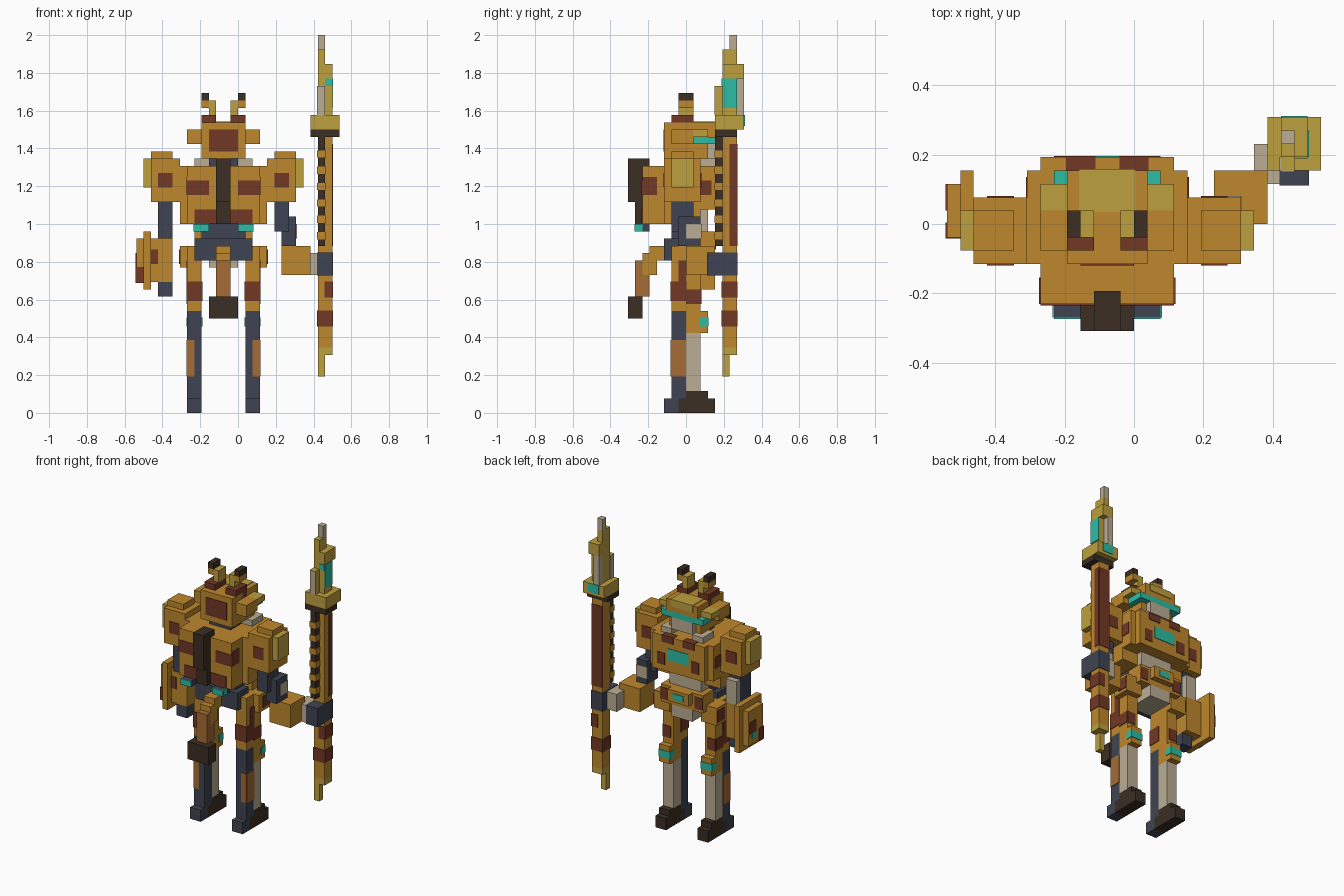
import bpy

if "Cube" in bpy.data.objects:
    bpy.data.objects.remove(bpy.data.objects["Cube"], do_unlink=True)

UNIT = 2 / 52      # one block of the block grid
BODY_SHIFT = -2    # the body is off centre because of the spear
PLATE = 0.1        # half thickness of a painted plate, in blocks


def material(name, *rgb):
    """Make a flat material from an sRGB colour."""
    linear = [((c / 255 + 0.055) / 1.055) ** 2.4 for c in rgb] + [1]
    mat = bpy.data.materials.new(name)
    mat.use_nodes = True
    mat.diffuse_color = linear
    node = mat.node_tree.nodes["Principled BSDF"]
    node.inputs["Base Color"].default_value = linear
    node.inputs["Roughness"].default_value = 0.8
    return mat


orange = material("orange armour", 190, 135, 44)
yellow = material("yellow trim", 190, 160, 62)
rust = material("rust patches", 114, 55, 36)
dark = material("dark brown", 60, 46, 36)
slate = material("slate blue", 62, 68, 82)
teal = material("teal glow", 44, 190, 165)
beige = material("beige plating", 187, 174, 148)
tan = material("tan leather", 165, 108, 54)

CORNERS = [(i, j, k) for i in (0, 1) for j in (0, 1) for k in (0, 1)]
SIDES = [(0, 1, 3, 2), (4, 6, 7, 5), (0, 4, 5, 1),
         (2, 3, 7, 6), (0, 2, 6, 4), (1, 5, 7, 3)]


def box(name, mat, x, y, z, grow=0):
    """Block from ranges in grid units; a single number makes a thin plate."""
    spans = [(s - PLATE, s + PLATE) if isinstance(s, (int, float))
             else (s[0] - grow, s[1] + grow) for s in (x, y, z)]
    verts = [((spans[0][i] + BODY_SHIFT) * UNIT, spans[1][j] * UNIT,
              spans[2][k] * UNIT) for i, j, k in CORNERS]
    mesh = bpy.data.meshes.new(name)
    mesh.from_pydata(verts, [], SIDES)
    mesh.materials.append(mat)
    obj = bpy.data.objects.new(name, mesh)
    bpy.context.collection.objects.link(obj)
    return obj


def pair(name, mat, x, y, z, grow=0):
    """Block on the left and its mirror image on the right."""
    flipped = (-x[1], -x[0]) if isinstance(x, tuple) else -x
    box("left_" + name, mat, x, y, z, grow)
    box("right_" + name, mat, flipped, y, z, grow)


# Feet and legs
pair("heel", slate, (3, 5), (-3, -1), (0, 2))
pair("toe", dark, (3, 5), (-1, 4), (0, 2))
pair("instep", dark, (3, 5), (0, 3), (2, 3))
pair("calf", slate, (3, 5), (-2, 0), (2, 14))
pair("shin_plate", beige, (3, 5), (0, 2), (3, 11))
pair("calf_side_patch", tan, 5, (-2, 0), (5, 10))
pair("calf_back_patch", tan, (4, 5), -2, (5, 10))
pair("knee", orange, (3, 5), (0, 3), (11, 14))
pair("knee_light", teal, (3, 5), (2, 3), (12, 13), PLATE)
pair("thigh", orange, (3, 5), (-2, 2), (14, 20))
pair("thigh_patch", rust, (3, 5), (-2, 0), (15.5, 18), PLATE)
pair("thigh_front_patch", rust, (3.5, 5), 2, (15, 17))
pair("thigh_side_patch", rust, 5, (0, 2), (15, 17))
pair("thigh_top_patch", rust, 5, (-1, 0), (18, 21))

# Hips and belt
pair("hip", orange, (3, 5), (-2, 0), (20, 23))
pair("hip_guard", orange, (3, 6), (0, 3), (20, 23))
pair("hip_guard_patch", rust, 6, (1, 3), (20.5, 22.5))
box("belt", orange, (-4, 4), (1, 4), (22, 25))
box("belt_buckle", orange, (-2, 2), (4, 5), (23, 25))
box("buckle_light", teal, (-1, 1), 5, (23.5, 24.5))
pair("belt_patch", rust, (2.5, 4), 4, (22.5, 24.5))
box("crotch_plate", beige, (-2, 2), (-1, 4), (20, 22))

# Waist
box("lower_waist", slate, (-4, 4), (-3, 0), (21, 24))
box("waist", slate, (-3, 3), (-2, 1), (24, 26))
box("belly_plate", beige, (-3, 3), (1, 3), (23, 28))

# Torso
box("torso", orange, (-6, 6), (-3, 2), (26, 34))
box("chest", orange, (-6, 6), (2, 4), (28, 34))
box("chest_plate", orange, (-5, 5), (4, 5), (28, 34))
box("chest_light", teal, (-2, 2), 5, (30, 32))
pair("chest_top_patch", rust, (1, 3), (4, 5), (33, 34), PLATE)
pair("chest_low_patch", rust, (2.5, 4), 5, (29, 31))
pair("chest_side_patch", rust, 6, (2, 3.5), (30, 32))
box("neck", slate, (-2, 2), (-2, 2), (34, 36))
pair("collar", beige, (2, 4), (1, 4), (34, 35))

# Backpack with fin and thrusters
box("backpack", orange, (-5, 5), (-6, -3), (26, 34))
pair("backpack_patch", rust, (2, 5), -6, (30, 32))
pair("backpack_side_patch", rust, 5, (-6, -4), (30, 32.5))
pair("backpack_low_patch", rust, (1, 4), -6, (26, 28))
box("back_fin", dark, (-1, 1), (-8, -5), (29, 35))
box("back_fin_base", dark, (-1, 1), (-7, -5), (26, 29))
pair("thruster", slate, (2, 4), (-7, -5), (25, 26))
pair("thruster_light", teal, (2, 4), -7, (25, 26))
pair("thruster_side_light", teal, 4, (-7, -6), (25, 26))

# Tail
box("tail_root", orange, (-1, 1), (-5, -2), (21, 23))
box("tail_bend", orange, (-1, 1), (-6, -4), (19, 22))
box("tail_middle", tan, (-1, 1), (-7, -5), (16, 21))
box("tail_tip", dark, (-2, 2), (-8, -6), (13, 16))

# Head
box("head", orange, (-3, 3), (-3, 3), (35, 40))
box("head_back_patch", rust, (-2, 2), -3, (36, 39))
pair("ear", orange, (3, 5), (-2, 1), (37, 39))
pair("brow_side", yellow, (3, 5), (1, 3), (38, 39))
box("brow", orange, (-3, 3), (3, 4), (38, 40))
box("brow_trim", yellow, (-2, 2), (1, 4), (39, 40), PLATE)
box("visor", teal, (-4, 4), (1, 4), (37, 38))
box("face", beige, (-2, 2), (3, 4), (35, 37))
pair("horn_base", rust, (1, 3), (-2, 1), (39, 41))
pair("horn_stem", yellow, (1, 2), (-1, 1), (41, 43))
pair("horn_bend", orange, (2, 3), (-1, 1), (42, 43))
pair("horn_tip", dark, (2, 3), (-1, 1), (43, 44))

# Shoulders
pair("shoulder", orange, (6, 10), (-3, 2), (29, 35))
pair("shoulder_cap", orange, (7, 10), (-2, 1), (35, 36))
pair("shoulder_trim", yellow, (10, 11), (-2, 1), (31, 35))
pair("shoulder_back_patch", rust, (7, 9), -3, (31, 33))
pair("shoulder_front_patch", rust, (7, 9), 2, (31, 33))

# Left arm, holding the spear
box("left_upper_arm", slate, (7, 9), (-2, 1), (25, 29))
box("left_elbow", slate, (8, 10), (-1, 2), (23, 27))
box("left_elbow_plate", beige, 10, (0, 2), (24, 26))
box("left_elbow_front_plate", beige, (8, 10), 2, (24, 26))
box("left_forearm", orange, (8, 12), (0, 4), (19, 23))
box("left_wrist", beige, (11, 13), (3, 6), (19, 22))
box("left_hand", slate, (13, 15), (3, 7), (19, 22), PLATE)

# Right arm, with the forearm shield
box("right_upper_arm", slate, (-9, -7), (-2, 1), (24, 29))
box("right_arm_plate", beige, (-9, -7), (1, 2), (24, 28))
box("right_forearm", orange, (-10, -7), (-1, 2), (18, 24))
box("right_forearm_patch", rust, (-10, -9), -1, (20.5, 22.5))
box("right_hand", slate, (-9, -7), (-1, 1), (16, 18))
box("shield_inner", orange, (-11, -10), (-2, 4), (17, 25))
box("shield_outer", orange, (-12, -11), (-1, 3), (18, 24))
box("shield_low_patch", rust, (-12, -11), (-1, 0), (18, 20), PLATE)
box("shield_patch", rust, -12, (1, 3), (20, 22))
box("shield_light", teal, -12, (1, 2), (19, 20))

# Spear shaft
box("spear_shaft", orange, (13, 15), (5, 7), (9, 38))
box("spear_butt", yellow, (13, 15), (5, 7), (8, 9))
box("spear_butt_tip", yellow, (13, 14), (5, 6), (5, 8))
box("spear_spine", dark, (13, 14), (4, 5), (23, 38))
for i in range(6):
    low = 24 + 2.25 * i
    box("spine_stripe", orange, (13, 14), (4, 5), (low, low + 0.8), PLATE)
box("shaft_low_band", rust, (13, 15), (5, 7), (12, 14), PLATE)
box("shaft_mid_patch", rust, (14, 15), (5, 7), (16, 18), PLATE)
box("shaft_side_inlay", rust, 15, (6, 7), (23, 37))
box("shaft_front_inlay", rust, (13, 15), 7, (23, 37))

# Spear head
box("spear_collar_base", dark, (12, 16), (4, 7), (38, 39))
box("spear_collar", yellow, (12, 16), (4, 8), (39, 41))
box("collar_light", teal, (13, 15), 8, (39.5, 41))
box("blade", yellow, (13, 15), (5, 7), (41, 48))
box("blade_edge", beige, (13, 14), (7, 8), (41, 46))
box("blade_edge_side", yellow, (14, 15), (7, 8), (46, 48))
box("blade_edge_top", yellow, (13, 14), (7, 8), (46, 48))
box("blade_fin", yellow, (13, 14), (4, 5), (41, 45))
box("blade_fin_back", beige, (13, 14), 4, (41, 45))
box("blade_fin_side", beige, 13, (4, 5), (41, 45))
box("blade_light", teal, 15, (5, 7), (42, 46))
box("blade_back_light", teal, (14, 15), 5, (45, 46))
box("blade_top", yellow, (13, 14), (5, 7), (48, 50))
box("blade_point", beige, (13, 14), (6, 7), (50, 52))
